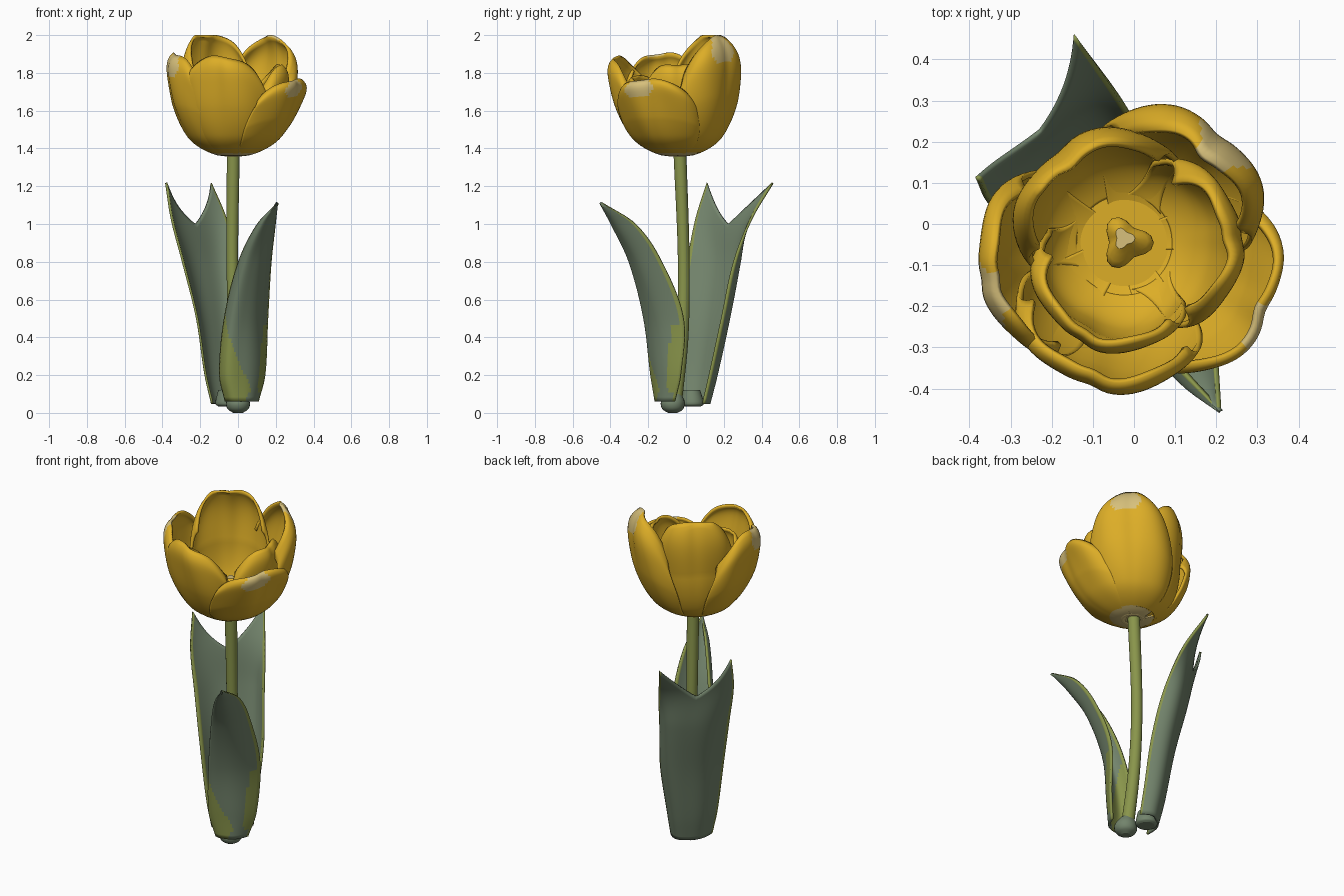
import bpy, bmesh, math
from mathutils import Vector

if "Cube" in bpy.data.objects:
    bpy.data.objects.remove(bpy.data.objects["Cube"])


def material(name, rgb):
    m = bpy.data.materials.new(name)
    m.diffuse_color = (*rgb, 1)
    m.use_nodes = True
    m.node_tree.nodes["Principled BSDF"].inputs["Base Color"].default_value = m.diffuse_color
    return m


YELLOW = material("petal yellow", (0.72, 0.42, 0.02))
PALE = material("pale cream", (0.68, 0.53, 0.20))
LEAF = material("leaf grey green", (0.17, 0.23, 0.15))
OLIVE = material("stem olive", (0.25, 0.30, 0.07))


def curve_at(table, t):
    """Smooth interpolation of rows (key, values...) at key t."""
    n = len(table)
    t = min(max(t, table[0][0]), table[-1][0])
    i = max(k for k in range(n - 1) if table[k][0] <= t)
    a, b = table[i], table[i + 1]
    p, q = table[max(i - 1, 0)], table[min(i + 2, n - 1)]
    h = b[0] - a[0]
    s = (t - a[0]) / h
    out = []
    for k in range(1, len(a)):
        ma = (b[k] - p[k]) / (b[0] - p[0]) * h
        mb = (q[k] - a[k]) / (q[0] - a[0]) * h
        out.append((2*s**3 - 3*s*s + 1) * a[k] + (s**3 - 2*s*s + s) * ma
                   + (3*s*s - 2*s**3) * b[k] + (s**3 - s*s) * mb)
    return out


def sheet(name, us, vs, point, mats, rule, thick, closed=False):
    """Grid surface from point(u, v); rule(u, v, centre) picks the material slot."""
    bm = bmesh.new()
    g = [[bm.verts.new(point(u, v)) for u in us] for v in vs]
    for j in range(len(vs) - 1):
        for i in range(len(us) - (0 if closed else 1)):
            k = (i + 1) % len(us)
            f = bm.faces.new((g[j][i], g[j][k], g[j + 1][k], g[j + 1][i]))
            f.smooth = True
            f.material_index = rule((us[i] + us[k]) / 2, (vs[j] + vs[j + 1]) / 2,
                                    f.calc_center_median())
    if closed:
        bm.faces.new(g[0][::-1])
        bm.faces.new(g[-1]).material_index = len(mats) - 1
    me = bpy.data.meshes.new(name)
    bm.to_mesh(me)
    bm.free()
    for m in mats:
        me.materials.append(m)
    ob = bpy.data.objects.new(name, me)
    bpy.context.collection.objects.link(ob)
    if thick:
        mod = ob.modifiers.new("thickness", "SOLIDIFY")
        mod.thickness = thick
        mod.offset = -1
    return ob


def span(a, b, n):
    return [a + (b - a) * i / n for i in range(n + 1)]


# Flower: overlapping petals following one cup profile (height, radius)
CUP = [(1.355, 0.015), (1.365, 0.09), (1.41, 0.185), (1.47, 0.245), (1.60, 0.305),
       (1.75, 0.340), (1.88, 0.355), (2.02, 0.345)]
BASE_Z = 1.358


def petal(name, angle, half, scale, top, drop, lip, roll, pale_at):
    """lip flares the rim, roll curls its last part inward; pale_at is u of the pale tip."""
    ctr, hw = math.radians(angle), math.radians(half)

    def point(u, v):
        edge = abs(u)
        rise = v ** 1.5 * (1 - drop * edge ** 2.7 + 0.018 * v * math.sin(6 * u + angle)
                           * (1 - edge))
        z = BASE_Z + (1 - scale) * 0.12 * (scale < 1) + (top - BASE_Z) * rise
        r = curve_at(CUP, z)[0] * (1 + (scale - 1) * min(1, v * 1.6))
        r += lip * v ** 8 - roll * v ** 24 - 0.035 * edge ** 3 * v
        r += 0.007 * v * math.sin(7 * u + 4 * v + angle) - 0.008 * v * math.exp(-(u * 9) ** 2)
        a = ctr + hw * u * (0.80 + 0.22 * math.sin(math.pi * v) + 0.5 * (1 - v) ** 6)
        cx, cy = -0.025 + 0.015 * v, -0.045 - 0.015 * v
        return Vector((cx + r * math.cos(a), cy + r * math.sin(a), min(z, 2.0)))

    def rule(u, v, c):
        if pale_at is not None and ((u - pale_at) / 0.29) ** 2 + ((0.93 - v) / 0.09) ** 2 < 1:
            return 0
        return 0 if scale > 1 and c.z < 1.376 else 1

    # pale paint lies on the outer skin only
    ob = sheet(name, span(-1, 1, 40), span(0.0, 1, 40), point, [PALE, YELLOW], rule, 0.014)
    ob.modifiers[0].material_offset = 1


for row in [
    ("left_petal", 192, 53, 1.07, 1.905, 0.32, -0.005, 0.04, 0.15),
    ("front_petal", 254, 58, 1.02, 1.885, 0.30, 0.0, 0.04, None),
    ("front_right_petal", -25, 54, 1.09, 1.765, 0.26, 0.035, 0.05, -0.15),
    ("back_right_petal", 52, 54, 1.04, 1.99, 0.34, -0.02, 0.04, -0.1),
    ("inner_back_petal", 126, 68, 0.85, 1.995, 0.32, -0.015, 0.02, None),
    ("inner_right_petal", 5, 66, 0.84, 1.83, 0.28, -0.025, 0.03, None),
    ("inner_front_petal", 242, 72, 0.80, 1.76, 0.22, -0.02, 0.02, None),
]:
    petal(*row)


# Round tubes along a path of (key, x, y, z, radius)
def tube(name, path, mats, rule=lambda u, v, c: 0, lobes=0.0, rows=24):
    def point(u, v):
        x, y, z, r = curve_at(path, v)
        r *= 1 + lobes * math.cos(3 * u)
        return Vector((x + r * math.cos(u), y + r * math.sin(u), z))
    us = [2 * math.pi * i / 24 for i in range(24)]
    sheet(name, us, span(path[0][0], path[-1][0], rows), point, mats, rule, 0, True)


tube("stem", [(0, 0.0, -0.06, 0.03, 0.036), (0.4, -0.018, -0.02, 0.4, 0.033),
              (0.8, -0.03, -0.012, 0.8, 0.031), (1.4, -0.025, -0.032, 1.375, 0.034)], [OLIVE])
tube("stem_foot", [(0, 0.0, -0.07, 0.0, 0.025), (0.3, 0.0, -0.07, 0.02, 0.055),
                   (0.7, 0.0, -0.07, 0.06, 0.062), (1, 0.0, -0.06, 0.10, 0.036)], [LEAF], rows=10)
tube("leaf_foot", [(0, -0.06, 0.035, 0.035, 0.045), (0.4, -0.06, 0.035, 0.05, 0.06),
                   (1, -0.06, 0.03, 0.12, 0.045)], [LEAF], rows=8)
tube("flower_base", [(0, -0.025, -0.045, 1.359, 0.06), (1, -0.025, -0.045, 1.385, 0.115)],
     [PALE, YELLOW], lambda u, v, c: 0 if v < 0.6 else 1, rows=4)
tube("pistil", [(0, -0.025, -0.045, 1.36, 0.03), (0.7, -0.02, -0.045, 1.50, 0.028),
                (0.85, -0.02, -0.045, 1.54, 0.055), (1, -0.025, -0.035, 1.58, 0.022)],
     [YELLOW, PALE], lobes=0.25)


# Leaves: deep channelled sheets from sections (z, left xy, middle xy, right xy)
def leaf(name, sections, crown, rule):
    z0 = sections[0][0]

    def point(u, v):
        z = z0 + (crown(u) - z0) * v
        lx, ly, mx, my, rx, ry = curve_at(sections, z)
        t = 2 * u - 1
        w, bulge = u - 0.03 * math.sin(2 * math.pi * u), 1 - abs(t) ** 2.8
        return Vector((lx + (rx - lx) * w + (mx - (lx + rx) / 2) * bulge,
                       ly + (ry - ly) * w + (my - (ly + ry) / 2) * bulge, z))

    us = [0, 0.03] + span(0.07, 0.93, 24) + [0.97, 1]
    sheet(name, us, span(0, 1, 44), point, [LEAF, OLIVE], rule, 0.012)


def front_rule(u, v, c):
    left = 0.07 < c.z and u < (0.54 - c.z) * 1.7 and u < 0.68 - 0.1 * math.sin(c.z * 30)
    right = 0.1 < c.z < 0.46 and u > 0.84 + 0.3 * abs(c.z - 0.25)
    return 1 if left or right or u < 0.04 or u > 0.98 else 0


leaf("front_leaf", [
    (0.06, -0.07, -0.11, 0.02, -0.16, 0.11, -0.06),
    (0.20, -0.10, -0.125, 0.015, -0.175, 0.145, -0.03),
    (0.50, -0.075, -0.15, 0.035, -0.205, 0.16, -0.015),
    (0.80, 0.0, -0.23, 0.085, -0.29, 0.178, -0.13),
    (1.00, 0.10, -0.34, 0.15, -0.39, 0.200, -0.27),
    (1.11, 0.205, -0.452, 0.208, -0.458, 0.212, -0.445)],
    lambda u: 1.11, front_rule)

leaf("back_leaf", [
    (0.05, -0.13, -0.05, -0.08, 0.09, 0.03, 0.085),
    (0.20, -0.165, -0.05, -0.10, 0.12, 0.03, 0.12),
    (0.50, -0.21, -0.045, -0.13, 0.17, 0.03, 0.185),
    (0.80, -0.285, 0.005, -0.175, 0.22, -0.01, 0.25),
    (1.03, -0.345, 0.05, -0.23, 0.225, -0.06, 0.34),
    (1.22, -0.375, 0.11, -0.27, 0.29, -0.14, 0.455)],
    lambda u: 1.0 + 0.22 * abs(2 * u - 1) ** 1.15,
    lambda u, v, c: 1 if u < 0.05 or u > 0.95 else 0)
